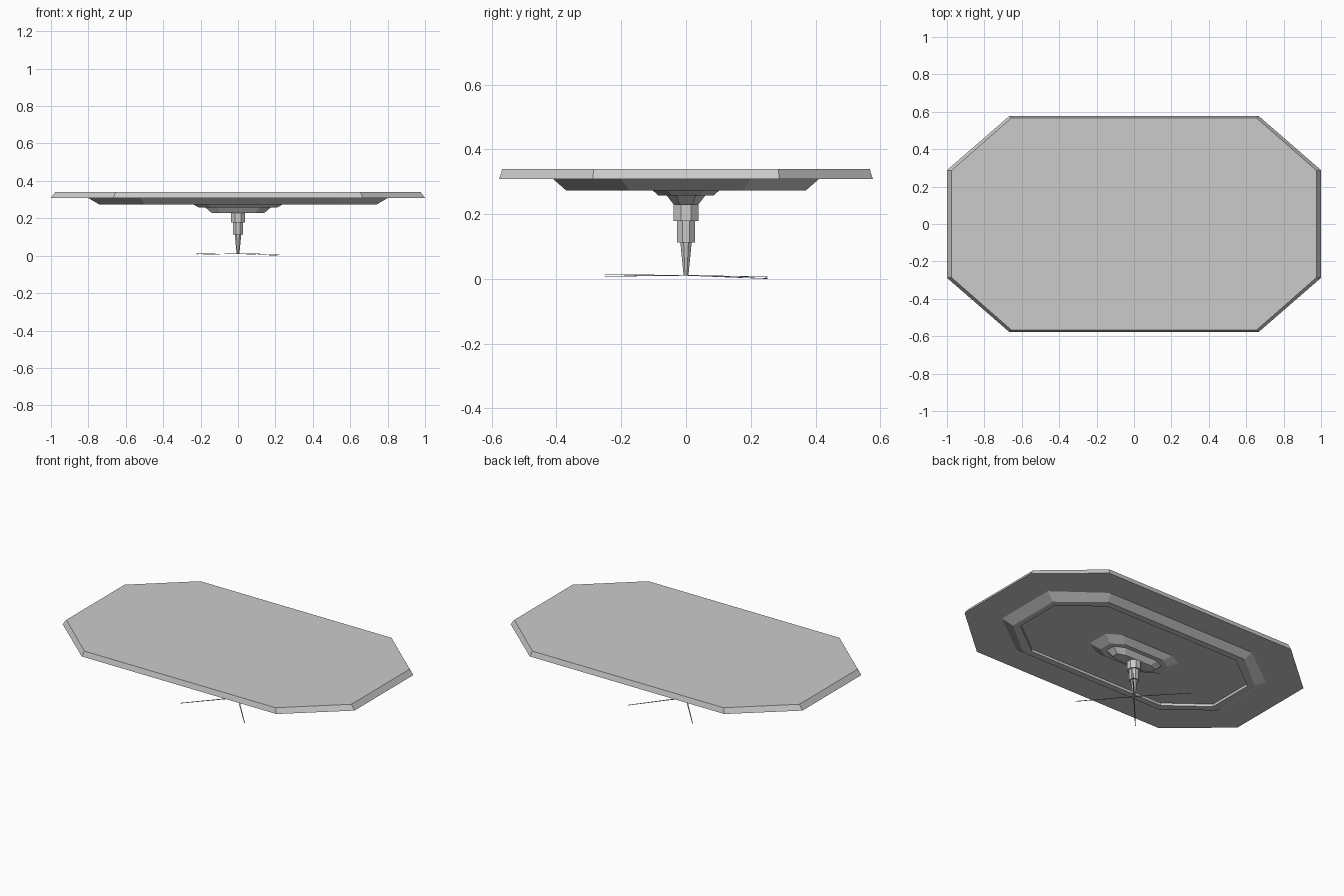
import bpy, bmesh, math
from mathutils import Vector

if "Cube" in bpy.data.objects:
    bpy.data.objects.remove(bpy.data.objects["Cube"])


def make_object(name, bm):
    bmesh.ops.recalc_face_normals(bm, faces=bm.faces)
    mesh = bpy.data.meshes.new(name)
    bm.to_mesh(mesh)
    bm.free()
    obj = bpy.data.objects.new(name, mesh)
    bpy.context.collection.objects.link(obj)
    return obj


def octagon(hx, hy, cx, cy):
    # Rectangle hx by hy with corners cut at (cx, hy) and (hx, cy)
    return [(hx, -cy), (hx, cy), (cx, hy), (-cx, hy),
            (-hx, cy), (-hx, -cy), (-cx, -hy), (cx, -hy)]


def loft(name, sections):
    # Closed solid through successive (z, outline) sections
    bm = bmesh.new()
    rings = [[bm.verts.new((x, y, z)) for x, y in pts] for z, pts in sections]
    for a, b in zip(rings, rings[1:]):
        n = len(a)
        for i in range(n):
            j = (i + 1) % n
            bm.faces.new((a[i], a[j], b[j], b[i]))
    bm.faces.new(rings[0])
    bm.faces.new(rings[-1])
    return make_object(name, bm)


def column(name, z0, r0, z1, r1, sides=8):
    # Faceted column section
    def ring(r):
        return [(r * math.cos(t), r * math.sin(t)) for t in
                (2 * math.pi * (i + 0.5) / sides for i in range(sides))]
    return loft(name, [(z0, ring(r0)), (z1, ring(r1))])


# Chamfered top, stepped underside with recess, and central hub in one shell
plate = [
    (0.340, 0.977, 0.567, 0.655, 0.285),   # top face
    (0.308, 1.000, 0.577, 0.667, 0.288),   # outer edge
    (0.308, 0.800, 0.410, 0.520, 0.200),   # under plate
    (0.273, 0.740, 0.370, 0.500, 0.175),   # rim
    (0.273, 0.705, 0.330, 0.470, 0.150),
    (0.289, 0.705, 0.330, 0.470, 0.150),   # recess
    (0.289, 0.265, 0.120, 0.180, 0.070),   # upper hub
    (0.258, 0.210, 0.086, 0.140, 0.043),
    (0.258, 0.175, 0.060, 0.115, 0.030),   # lower hub
    (0.228, 0.140, 0.037, 0.090, 0.020),
]
loft("top_plate", [(z, octagon(*dims)) for z, *dims in plate])

# Stem narrowing downwards
column("stem_top", 0.178, 0.041, 0.229, 0.041)
column("stem_middle", 0.113, 0.030, 0.178, 0.030)
column("stem_spike", 0.01, 0.008, 0.113, 0.019)

# Four thin splayed struts at the foot
ends = [(0.22, 0.25, 0.001), (-0.22, 0.25, 0.006),
        (-0.22, -0.25, 0.013), (0.22, -0.25, 0.008)]
for k, end in enumerate(ends):
    tip, root = Vector(end), Vector((0, 0, 0.011))
    d = tip - root
    side = Vector((-d.y, d.x, 0)).normalized()
    up = Vector((0, 0, 0.001))
    bm = bmesh.new()
    quads = []
    for p, w in ((root, 0.004), (tip, 0.002)):
        quads.append([bm.verts.new(p + side * w * s + up * u)
                      for s, u in ((-1, -1), (1, -1), (1, 1), (-1, 1))])
    for i in range(4):
        j = (i + 1) % 4
        bm.faces.new((quads[0][i], quads[0][j], quads[1][j], quads[1][i]))
    bm.faces.new(quads[0])
    bm.faces.new(quads[1])
    make_object(f"foot_strut_{k + 1}", bm)
